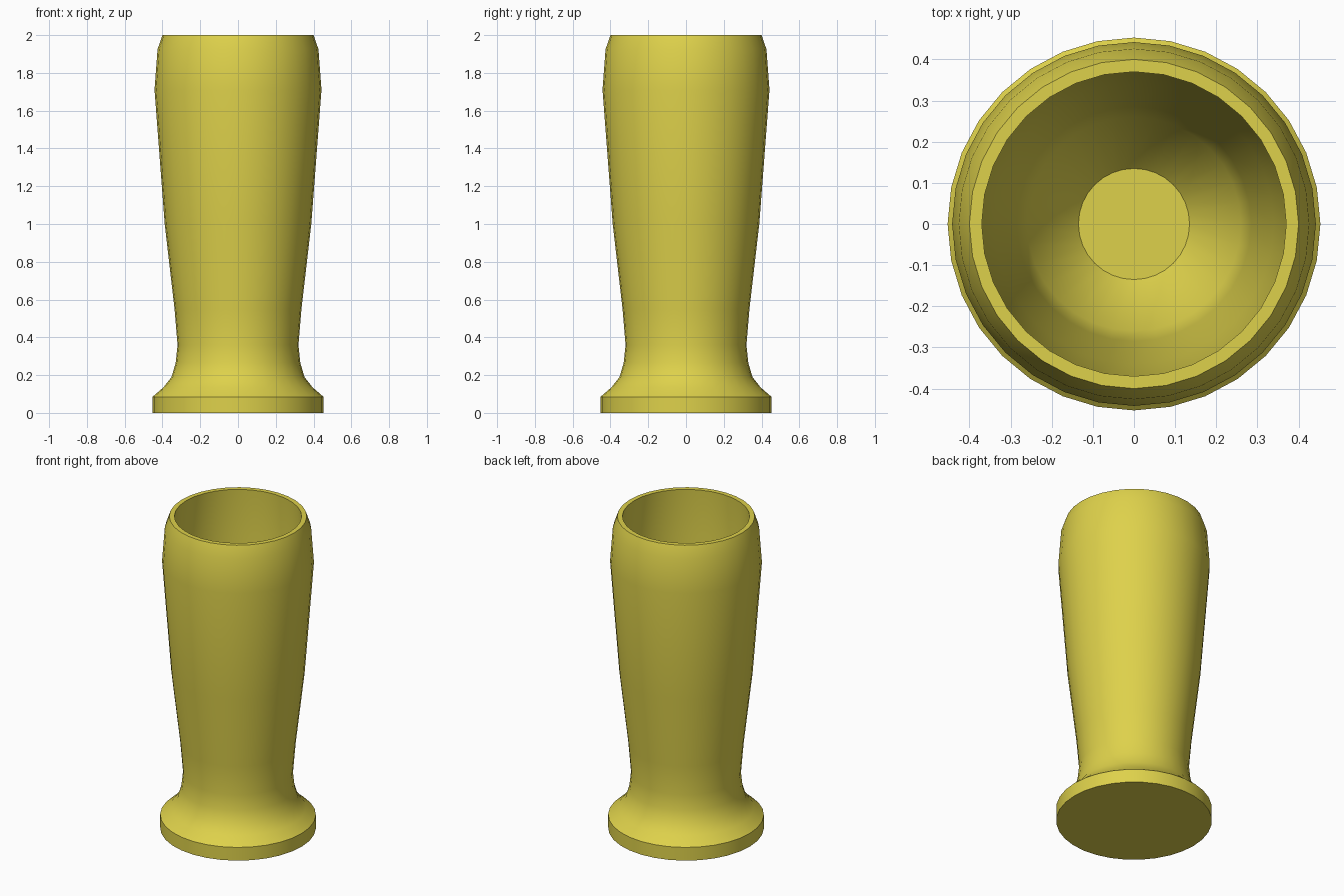
import bpy, bmesh, math

if "Cube" in bpy.data.objects:
    bpy.data.objects.remove(bpy.data.objects["Cube"])

SEGMENTS = 32

# Closed wall section (radius, height): outside upward, then inside downward
PROFILE = [
    (0.0, 0.0), (0.453, 0.0), (0.453, 0.085), (0.395, 0.135), (0.352, 0.19),
    (0.33, 0.265), (0.32, 0.36), (0.336, 0.55), (0.388, 1.0), (0.442, 1.71),
    (0.426, 1.925), (0.40, 2.0),
    (0.37, 2.0), (0.385, 1.71), (0.34, 1.0), (0.285, 0.55), (0.26, 0.36),
    (0.135, 0.22), (0.0, 0.22),
]

# Spin the section around the z axis
bm = bmesh.new()
verts = [bm.verts.new((r, 0, z)) for r, z in PROFILE]
edges = [bm.edges.new(pair) for pair in zip(verts, verts[1:])]
bmesh.ops.spin(bm, geom=verts + edges, cent=(0, 0, 0), axis=(0, 0, 1),
               angle=math.tau, steps=SEGMENTS, use_duplicate=False)
bmesh.ops.remove_doubles(bm, verts=bm.verts, dist=1e-4)
bmesh.ops.recalc_face_normals(bm, faces=bm.faces)
mesh = bpy.data.meshes.new("footed_glass")
bm.to_mesh(mesh)
bm.free()
glass = bpy.data.objects.new("footed_glass", mesh)
bpy.context.collection.objects.link(glass)

# Yellow colour
yellow = bpy.data.materials.new("yellow")
yellow.diffuse_color = (0.73, 0.64, 0.07, 1)
yellow.use_nodes = True
yellow.node_tree.nodes["Principled BSDF"].inputs["Base Color"].default_value = yellow.diffuse_color
mesh.materials.append(yellow)

# Smooth sides, crisp foot and rim
bpy.context.view_layer.objects.active = glass
glass.select_set(True)
bpy.ops.object.shade_smooth_by_angle(angle=math.radians(35))
